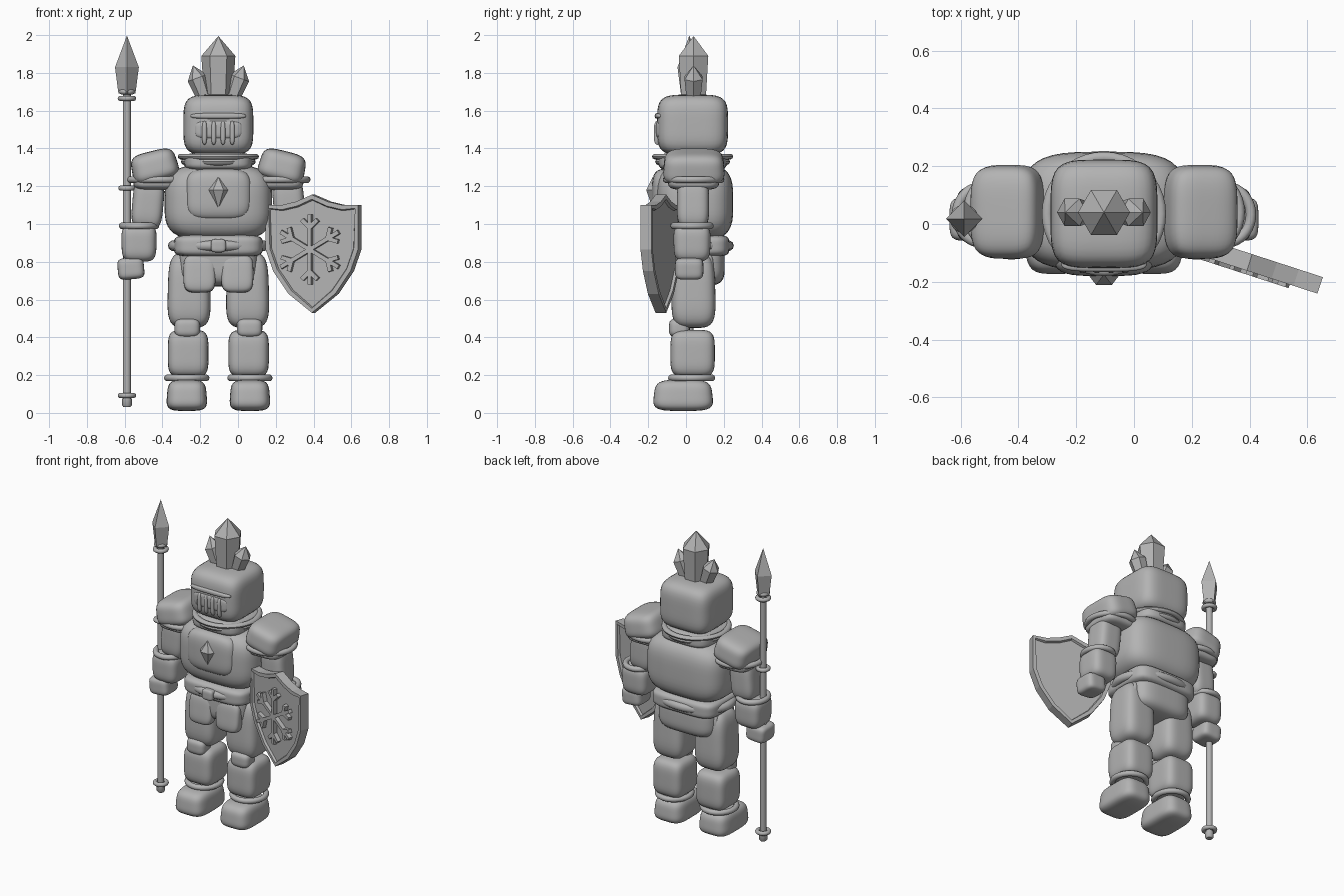
import bpy, bmesh, math
from mathutils import Vector, Matrix

if "Cube" in bpy.data.objects:
    bpy.data.objects.remove(bpy.data.objects["Cube"], do_unlink=True)

steel = bpy.data.materials.new("steel_grey")
steel.use_nodes = True
GREY = (0.45, 0.45, 0.45, 1)
steel.diffuse_color = GREY
steel.node_tree.nodes["Principled BSDF"].inputs["Base Color"].default_value = GREY

CX, CY = -0.104, 0.035      # body axis


def finish(name, bm, loc=(0, 0, 0), rot=(0, 0, 0), smooth=True):
    bmesh.ops.recalc_face_normals(bm, faces=bm.faces)
    mesh = bpy.data.meshes.new(name)
    bm.to_mesh(mesh)
    bm.free()
    mesh.materials.append(steel)
    ob = bpy.data.objects.new(name, mesh)
    bpy.context.collection.objects.link(ob)
    ob.location, ob.rotation_euler = loc, rot
    if smooth:
        bpy.ops.object.select_all(action="DESELECT")
        ob.select_set(True)
        bpy.context.view_layer.objects.active = ob
        bpy.ops.object.shade_smooth_by_angle(angle=math.radians(40))
    return ob


def pillow(name, loc, size, power=4.0, taper=0.0, rot=(0, 0, 0)):
    """Soft rounded block; positive taper narrows the bottom."""
    bm = bmesh.new()
    bmesh.ops.create_cube(bm, size=2)
    bmesh.ops.subdivide_edges(bm, edges=bm.edges[:], cuts=11, use_grid_fill=True)
    for v in bm.verts:
        n = sum(abs(c) ** power for c in v.co) ** (1 / power)
        p = v.co / n
        k = 1 + taper * p.z
        v.co = Vector((p.x * k * size[0], p.y * k * size[1], p.z * size[2])) / 2
    return finish(name, bm, loc, rot)


def ring(name, loc, rx, ry, thick, tall=1.0, rot=(0, 0, 0)):
    """Torus whose outer radii are rx and ry."""
    bm = bmesh.new()
    n, m = 40, 10
    grid = []
    for i in range(n):
        a = math.tau * i / n
        row = []
        for j in range(m):
            b = math.tau * j / m
            off = thick * (math.cos(b) - 1)
            row.append(bm.verts.new(((rx + off) * math.cos(a), (ry + off) * math.sin(a),
                                     thick * tall * math.sin(b))))
        grid.append(row)
    for i in range(n):
        for j in range(m):
            a, b = grid[i], grid[(i + 1) % n]
            bm.faces.new((a[j], b[j], b[(j + 1) % m], a[(j + 1) % m]))
    return finish(name, bm, loc, rot)


def turned(name, profile, sides, loc, rot=(0, 0, 0), smooth=False, depth=1.0):
    """Faceted solid from (radius, height) pairs; zero radius makes a point."""
    bm = bmesh.new()
    rows = []
    for r, z in profile:
        count = sides if r > 0 else 1
        rows.append([bm.verts.new((r * math.cos(math.tau * i / sides),
                                   depth * r * math.sin(math.tau * i / sides), z))
                     for i in range(count)])
    for a, b in zip(rows, rows[1:]):
        for i in range(sides):
            j = (i + 1) % sides
            quad = [a[i % len(a)], a[j % len(a)], b[j % len(b)], b[i % len(b)]]
            bm.faces.new(list(dict.fromkeys(quad)))
    for row in (rows[0], rows[-1]):
        if len(row) > 1:
            bm.faces.new(row)
    return finish(name, bm, loc, rot, smooth)


# Helmet with visor
pillow("helmet", (CX, CY, 1.525), (0.37, 0.375, 0.32), 4.5)
pillow("visor_plate", (CX, -0.125, 1.5), (0.255, 0.07, 0.1), 4)
pillow("visor_brow", (CX, -0.138, 1.572), (0.295, 0.055, 0.032), 3)
for i in range(4):
    pillow("visor_bar", (CX + (i - 1.5) * 0.049, -0.15, 1.482), (0.026, 0.04, 0.125), 3)

# Crystal crest
turned("crest_crystal", [(0.072, 1.62), (0.09, 1.89), (0, 1.995)], 6, (CX, 0.04, 0))
for s in (-1, 1):
    turned("side_crystal", [(0.038, -0.04), (0.055, 0.11), (0, 0.18)], 6,
           (CX + s * 0.073, 0.04, 1.67), (0, s * math.radians(20), 0))

# Collar, torso and breast plate
ring("collar_ring", (CX, CY, 1.357), 0.215, 0.215, 0.019, 0.8)
ring("collar_base", (CX, CY, 1.33), 0.198, 0.198, 0.025, 0.8)
pillow("neck", (CX, CY, 1.33), (0.36, 0.36, 0.1), 4)
pillow("torso", (CX, 0.045, 1.115), (0.57, 0.41, 0.4), 3.6)
pillow("breast_plate", (CX, -0.08, 1.155), (0.355, 0.2, 0.275), 4)
turned("chest_gem", [(0, -0.085), (0.055, 0.015), (0, 0.085)], 6, (CX, -0.175, 1.165),
       depth=0.75)

# Belt, buckle and hips
ring("belt", (CX, 0.04, 0.885), 0.267, 0.213, 0.028, 1.0)
pillow("waist", (CX, 0.04, 0.885), (0.47, 0.38, 0.12), 5)
pillow("buckle", (CX, -0.165, 0.885), (0.08, 0.05, 0.07), 4)
pillow("hips", (CX, 0.045, 0.79), (0.42, 0.32, 0.24), 4)

for s, side in ((-1, "right"), (1, "left")):
    def at(dx, y, z):
        return (CX + s * dx, y, z)

    # Leg
    pillow(side + "_front_tasset", at(0.1, -0.085, 0.737), (0.17, 0.085, 0.2), 4, 0,
           (math.radians(-6), 0, 0))
    pillow(side + "_side_tasset", at(0.205, 0.06, 0.76), (0.06, 0.17, 0.2), 3.5, 0,
           (0, -s * math.radians(12), 0))
    pillow(side + "_thigh", at(0.155, 0.04, 0.65), (0.225, 0.23, 0.4), 4, -0.05)
    pillow(side + "_knee", at(0.165, -0.035, 0.45), (0.135, 0.11, 0.1), 3.5)
    pillow(side + "_shin", at(0.16, 0.035, 0.315), (0.215, 0.235, 0.25), 4.5)
    ring(side + "_ankle_ring", at(0.167, 0.03, 0.185), 0.12, 0.125, 0.018)
    pillow(side + "_foot", at(0.167, -0.015, 0.093), (0.21, 0.31, 0.165), 4, -0.06)

    # Arm
    pillow(side + "_shoulder_pad", at(0.338, 0.042, 1.305), (0.245, 0.32, 0.165), 4, -0.05,
           (0, s * math.radians(14), 0))
    ring(side + "_shoulder_ring", at(0.32, 0.04, 1.235), 0.168, 0.163, 0.018)
    pillow(side + "_shoulder_core", at(0.325, 0.04, 1.23), (0.25, 0.27, 0.1), 4)
    pillow(side + "_upper_arm", at(0.373, 0.037, 1.11), (0.165, 0.17, 0.27), 4, 0,
           (0, -s * math.radians(5), 0))
    ring(side + "_elbow_ring", at(0.42, 0.032, 0.99), 0.107, 0.115, 0.018)
    pillow(side + "_forearm", at(0.42, 0.032, 0.9), (0.185, 0.195, 0.2), 4, 0.02)
    pillow(side + "_hand", at(0.463, 0.017, 0.765), (0.14, 0.15, 0.115), 4.5, 0,
           (0, s * math.radians(5), 0))

# Spear
SPEAR = (-0.588, 0.018, 0)
turned("spear_shaft", [(0.021, 0.035), (0.021, 1.72)], 16, SPEAR, smooth=True)
turned("spear_head", [(0.045, 1.69), (0.063, 1.83), (0, 1.998)], 4, SPEAR)
turned("spear_butt", [(0.018, 0.03), (0.026, 0.04), (0.026, 0.075)], 16, SPEAR, smooth=True)
for z, r in ((1.7, 0.042), (1.665, 0.049), (1.19, 0.046), (0.092, 0.049)):
    ring("spear_band", (SPEAR[0], SPEAR[1], z), r, r, 0.014)

# Shield: half outline mirrored, extruded, with sunken panels on both faces
SHIELD, TURN = (0.4, -0.133, 0), (0, 0, math.radians(-18))
half = [(0, 1.155), (0.09, 1.118), (0.17, 1.1), (0.257, 1.1), (0.257, 0.865),
        (0.215, 0.75), (0.13, 0.63), (0, 0.53)]
outline = half + [(-x, z) for x, z in half[-2:0:-1]]
bm = bmesh.new()
back = bm.faces.new([bm.verts.new((x, 0.03, z)) for x, z in outline])
made = bmesh.ops.extrude_face_region(bm, geom=[back], use_keep_orig=True)["geom"]
for v in made:
    if isinstance(v, bmesh.types.BMVert):
        v.co.y = -0.03
bmesh.ops.recalc_face_normals(bm, faces=bm.faces)
caps = [f for f in bm.faces if len(f.verts) > 4]
for cap in caps:
    bmesh.ops.inset_region(bm, faces=[cap], thickness=0.024)
    bmesh.ops.inset_region(bm, faces=[cap], thickness=0.006, depth=-0.014)
finish("shield", bm, SHIELD, TURN, smooth=False)

# Snowflake emblem: six arms, each with a pair of branches
bm = bmesh.new()


def bar(length, spin):
    """Raised strip reaching up from its own origin, placed by a matrix."""
    m = spin @ Matrix.Translation((0, 0, length / 2)) @ Matrix.Diagonal((0.022, 0.03, length, 1))
    bmesh.ops.create_cube(bm, size=1, matrix=m)


for i in range(6):
    arm = Matrix.Rotation(i * math.tau / 6, 4, "Y")
    bar(0.185, arm)
    for s in (-1, 1):
        bar(0.06, arm @ Matrix.Translation((0, 0, 0.115))
            @ Matrix.Rotation(s * math.radians(45), 4, "Y"))
emblem = Matrix.Rotation(TURN[2], 4, "Z") @ Vector((-0.01, -0.028, 0.865))
finish("snowflake_emblem", bm, Vector(SHIELD) + emblem, TURN, smooth=False)
